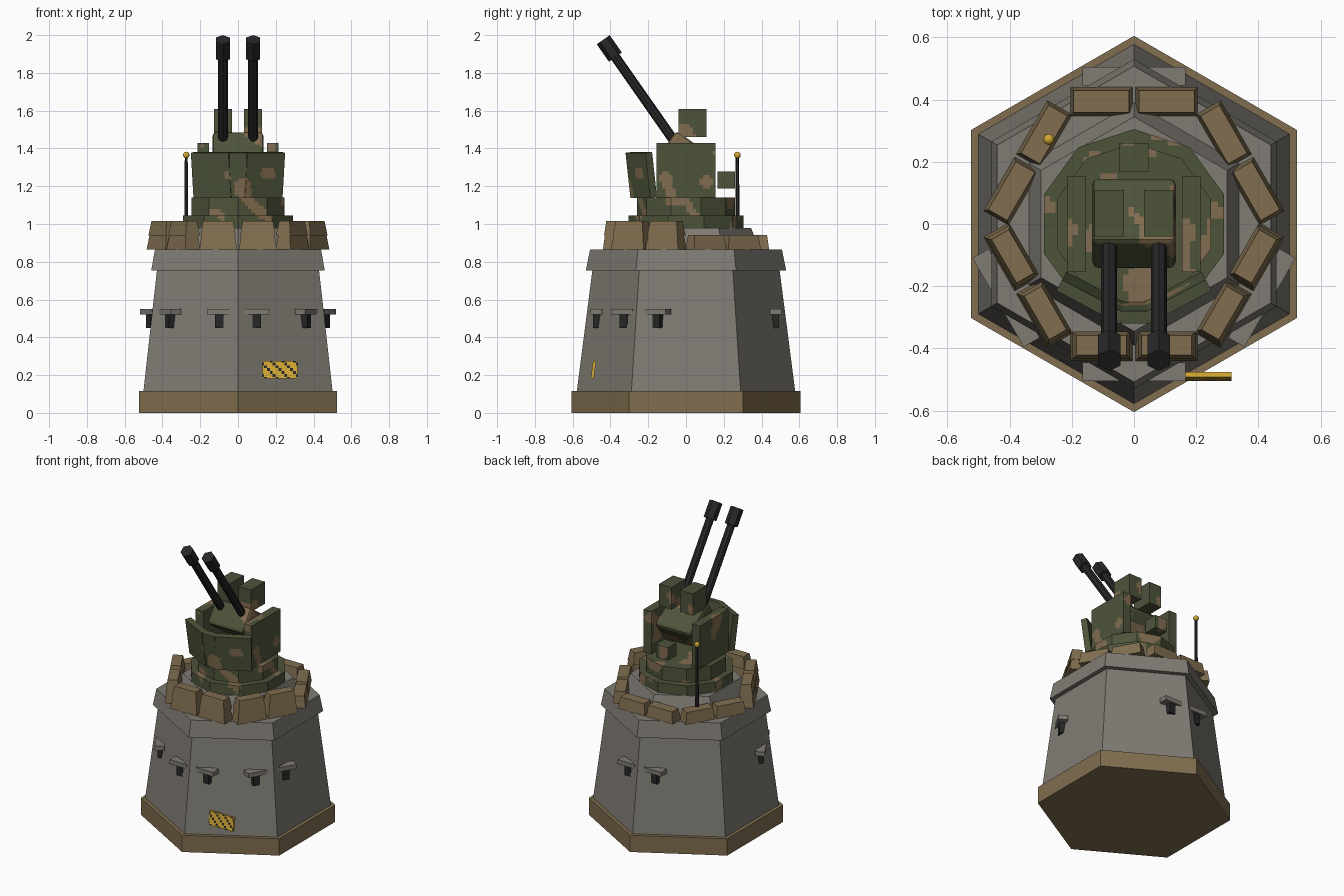
import bpy, bmesh, math
from mathutils import Matrix, Vector, noise

if "Cube" in bpy.data.objects:
    bpy.data.objects.remove(bpy.data.objects["Cube"])


def material(name, rgb):
    m = bpy.data.materials.new(name)
    m.diffuse_color = (*rgb, 1)
    m.use_nodes = True
    m.node_tree.nodes["Principled BSDF"].inputs["Base Color"].default_value = m.diffuse_color
    return m


GREY = material("concrete grey", (0.215, 0.2, 0.175))
TAN = material("sand tan", (0.215, 0.155, 0.078))
GREEN = material("army green", (0.075, 0.088, 0.042))
BROWN = material("camo brown", (0.225, 0.155, 0.082))
BLACK = material("gun black", (0.02, 0.02, 0.022))
YELLOW = material("warning yellow", (0.66, 0.4, 0.035))


def finish(name, bm, mat, camo=False):
    """Make the object; camo slices the mesh finely and paints noise blotches."""
    if camo:
        for axis in range(3):
            n = Vector((0, 0, 0))
            n[axis] = 1
            vals = [v.co[axis] for v in bm.verts]
            step = 0.018
            k = math.floor(min(vals) / step) + 1
            while k * step < max(vals):
                bmesh.ops.bisect_plane(bm, geom=bm.verts[:] + bm.edges[:] + bm.faces[:],
                                       dist=1e-5, plane_co=n * (k * step), plane_no=n)
                k += 1
        for f in bm.faces:
            p = f.calc_center_median()
            if noise.noise(p * 8 + Vector((3.3, 7.1, 1.7))) > 0.27:
                f.material_index = 1
    bmesh.ops.recalc_face_normals(bm, faces=bm.faces[:])
    me = bpy.data.meshes.new(name)
    bm.to_mesh(me)
    bm.free()
    me.materials.append(mat)
    if camo:
        me.materials.append(BROWN)
    ob = bpy.data.objects.new(name, me)
    bpy.context.collection.objects.link(ob)
    return ob


def prism(name, n, r0, r1, z0, z1, mat, mtx=None, camo=False):
    """Tapered n-sided column with a corner on the +y axis."""
    bm = bmesh.new()
    rings = []
    for r, z in ((r0, z0), (r1, z1)):
        rings.append([bm.verts.new((r * math.cos(math.pi / 2 + i * math.tau / n),
                                    r * math.sin(math.pi / 2 + i * math.tau / n), z))
                      for i in range(n)])
    lo, hi = rings
    bm.faces.new(lo[::-1])
    bm.faces.new(hi)
    for i in range(n):
        j = (i + 1) % n
        bm.faces.new((lo[i], lo[j], hi[j], hi[i]))
    if mtx is not None:
        bm.transform(mtx)
    return finish(name, bm, mat, camo)


def box(name, size, loc, mat, rot=None, inset=0, bevel=0, camo=False):
    """Box, optionally rotated, with its top drawn in or its edges rounded."""
    bm = bmesh.new()
    bmesh.ops.create_cube(bm, size=1)
    for v in bm.verts:
        v.co = Vector(a * b for a, b in zip(v.co, size))
        if v.co.z > 0 and inset:
            v.co.x -= math.copysign(inset, v.co.x)
            v.co.y -= math.copysign(inset, v.co.y)
    if bevel:
        bmesh.ops.bevel(bm, geom=bm.edges[:], offset=bevel, segments=2,
                        profile=0.5, affect='EDGES')
    bm.transform(Matrix.Translation(loc) @ (rot or Matrix()))
    return finish(name, bm, mat, camo)


def rot(deg, axis):
    return Matrix.Rotation(math.radians(deg), 4, axis)


# Concrete tower
prism("foundation", 6, 0.605, 0.605, 0, 0.115, TAN)
prism("tower_wall", 6, 0.578, 0.495, 0.115, 0.76, GREY)
prism("tower_collar", 6, 0.53, 0.508, 0.755, 0.865, GREY)
prism("roof_plinth", 6, 0.39, 0.345, 0.865, 0.978, GREY)

# Gun slits with ledges above, in pairs on four directions
for ang in (-150, -90, -30, 90):
    turn = rot(ang + 90, 'Z')
    for s in (-1, 1):
        box("slit_ledge", (0.13, 0.06, 0.03), turn @ Vector((s * 0.1, -0.475, 0.535)), GREY, turn)
        box("gun_slit", (0.045, 0.045, 0.07), turn @ Vector((s * 0.1, -0.469, 0.485)), BLACK, turn)

# Sandbag ring: six sides of two bags, second layer on the three front sides
for k in range(6):
    ang = k * 60 + 30
    turn = rot(ang + 90, 'Z')
    for s in (-1, 1):
        box("sandbag", (0.2, 0.092, 0.078), turn @ Vector((s * 0.105, -0.394, 0.903)),
            TAN, turn, inset=0.011)
        if 180 < ang < 360:
            box("upper_sandbag", (0.185, 0.088, 0.078), turn @ Vector((s * 0.105, -0.39, 0.977)),
                TAN, turn, inset=0.012)

# Turret base
prism("turret_ring", 10, 0.305, 0.305, 0.978, 1.045, GREEN, camo=True)
prism("turret_drum", 10, 0.26, 0.26, 1.045, 1.14, GREEN, camo=True)

# Side plates, sight boxes and rear box
for s in (-1, 1):
    box("side_plate", (0.06, 0.31, 0.29), (s * 0.184, 0, 1.285), GREEN, camo=True)
    box("sight_box", (0.095, 0.15, 0.15), (s * 0.08, 0.034, 1.535), GREEN, camo=True)
box("rear_box", (0.092, 0.092, 0.088), (0, 0.214, 1.233), GREEN, camo=True)

# Leaning front shield
lean = rot(7, 'X')
for s in (-1, 1):
    box("shield_wing", (0.225, 0.04, 0.24), (s * 0.134, -0.237, 1.26), GREEN,
        rot(s * 28, 'Z') @ lean, camo=True)
box("shield_centre", (0.09, 0.04, 0.24), (0, -0.285, 1.26), GREEN, lean, camo=True)

# Gun cradle and twin barrels
box("gun_cradle", (0.27, 0.25, 0.17), (0, 0.002, 1.352), GREEN, rot(-35, 'X'),
    bevel=0.02, camo=True)
for s in (-1, 1):
    aim = Matrix.Translation((s * 0.08, -0.024, 1.384)) @ rot(35, 'X')
    prism("barrel", 8, 0.026, 0.026, 0, 0.63, BLACK, aim)
    prism("muzzle", 6, 0.042, 0.042, 0.61, 0.722, BLACK, aim)

# Antenna
prism("antenna", 6, 0.012, 0.009, 0.86, 1.36, BLACK, Matrix.Translation((-0.274, 0.272, 0)))
bm = bmesh.new()
bmesh.ops.create_uvsphere(bm, u_segments=10, v_segments=6, radius=0.018,
                          matrix=Matrix.Translation((-0.274, 0.272, 1.365)))
finish("antenna_tip", bm, YELLOW)

# Warning plate with broken diagonal stripes
tilt = rot(-7, 'X')
box("warning_plate", (0.184, 0.016, 0.092), (0.222, -0.49, 0.228), YELLOW, tilt)
bm = bmesh.new()
nx, nz = 24, 12
bmesh.ops.create_grid(bm, x_segments=nx, y_segments=nz, size=0.5)
for f in bm.faces:
    c = f.calc_center_median()
    i, j = int((c.x + 0.5) * nx), int((c.y + 0.5) * nz)
    f.material_index = int((i + j) % 8 < 3 and (i * 5 + j * 3) % 4 != 0)
bm.transform(Matrix.Translation((0.222, -0.49, 0.228)) @ tilt @ Matrix.Translation((0, -0.0095, 0))
             @ rot(90, 'X') @ Matrix.Diagonal((0.184, 0.092, 1, 1)))
stripes = finish("warning_stripes", bm, YELLOW)
stripes.data.materials.append(BLACK)
